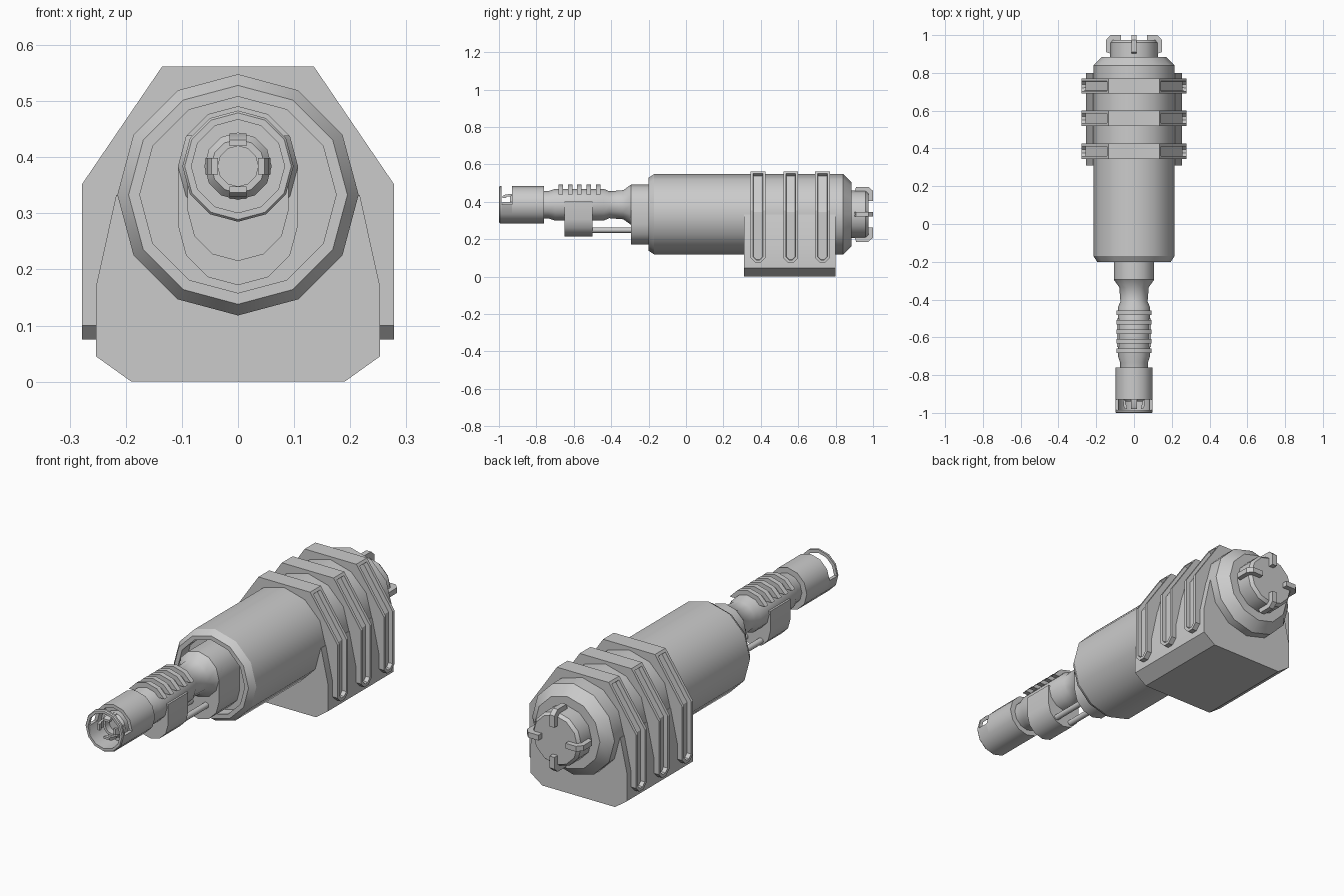
import bpy, bmesh
from math import sin, cos, pi, radians
from mathutils import Matrix, Vector

SIDES = 12
BODY_Z = 0.333
BARREL_Z = 0.384

if "Cube" in bpy.data.objects:
    bpy.data.objects.remove(bpy.data.objects["Cube"], do_unlink=True)


def finish(bm, name):
    """Turn a bmesh into a shaded object."""
    bmesh.ops.recalc_face_normals(bm, faces=bm.faces)
    mesh = bpy.data.meshes.new(name)
    bm.to_mesh(mesh)
    bm.free()
    obj = bpy.data.objects.new(name, mesh)
    bpy.context.collection.objects.link(obj)
    bpy.ops.object.select_all(action="DESELECT")
    obj.select_set(True)
    bpy.context.view_layer.objects.active = obj
    bpy.ops.object.shade_smooth_by_angle(angle=radians(32))
    return obj


def lathe(name, profile, z, closed=False):
    """Revolve (radius, y) points about a lengthwise axis at height z."""
    bm = bmesh.new()
    rings = []
    for r, y in profile:
        angles = [2 * pi * i / SIDES for i in range(SIDES)]
        rings.append([bm.verts.new((r * sin(a), y, z + r * cos(a))) for a in angles])
    pairs = list(zip(rings, rings[1:]))
    if closed:
        pairs.append((rings[-1], rings[0]))
    else:
        bm.faces.new(rings[0])
        bm.faces.new(rings[-1])
    for a, b in pairs:
        for i in range(SIDES):
            j = (i + 1) % SIDES
            bm.faces.new((a[i], a[j], b[j], b[i]))
    return finish(bm, name)


def prism_mesh(points, y0, y1):
    """Extrude an (x, z) outline along y."""
    bm = bmesh.new()
    face = bm.faces.new([bm.verts.new((x, y0, z)) for x, z in points])
    out = bmesh.ops.extrude_face_region(bm, geom=[face])
    moved = [v for v in out["geom"] if isinstance(v, bmesh.types.BMVert)]
    bmesh.ops.translate(bm, verts=moved, vec=(0, y1 - y0, 0))
    bmesh.ops.recalc_face_normals(bm, faces=bm.faces)
    return bm


def prism(name, points, y0, y1):
    return finish(prism_mesh(points, y0, y1), name)


def arc(r, z, start, end):
    """Outline points every 30 degrees."""
    step = 30 if end > start else -30
    return [(r * cos(radians(a)), z + r * sin(radians(a)))
            for a in range(start, end + step, step)]


def mirrored(half):
    """Complete a right-hand outline with its mirror image."""
    return half + [(-x, z) for x, z in reversed(half)]


def claws(name, profile, width, z):
    """Four hooks from a (radius, y) outline, set around a lengthwise axis."""
    bm = bmesh.new()
    for k in range(4):
        turn = Matrix.Rotation(k * pi / 2, 3, "Y")
        sides = []
        for s in (-width / 2, width / 2):
            sides.append([bm.verts.new(turn @ Vector((r, y, s)) + Vector((0, 0, z)))
                          for r, y in profile])
        a, b = sides
        bm.faces.new(a)
        bm.faces.new(list(reversed(b)))
        for i in range(len(a)):
            j = (i + 1) % len(a)
            bm.faces.new((a[i], b[i], b[j], a[j]))
    return finish(bm, name)


# Main housing with recessed front and stepped rear cap
lathe("housing", [(0.175, -0.14), (0.175, -0.2), (0.195, -0.2), (0.215, -0.17),
                  (0.215, 0.84), (0.17, 0.885), (0.127, 0.885), (0.127, 0.96),
                  (0.115, 0.975)], BODY_Z)
claws("rear_claws", [(0.12, 0.9), (0.147, 0.91), (0.147, 0.975), (0.125, 1.0),
                     (0.07, 1.0), (0.07, 0.97), (0.12, 0.965)], 0.025, BODY_Z)

# Mounting base
base_outline = mirrored([(0.19, 0), (0.253, 0.045), (0.253, 0.17), (0.217, 0.333)])
prism("mounting_base", base_outline, 0.31, 0.80)


# Clamp straps with slotted, chamfered sides
def strap(name, y):
    half = 0.04
    outline = mirrored([(0.278, 0.075), (0.278, 0.352), (0.135, 0.562)])
    bm = prism_mesh(outline, y - half, y + half)
    low = [e for e in bm.edges
           if all(v.co.z < 0.08 for v in e.verts)
           and abs(e.verts[0].co.y - e.verts[1].co.y) < 0.001]
    bmesh.ops.bevel(bm, geom=low, offset=0.025, segments=1, affect="EDGES")
    bm.normal_update()
    flanks = [f for f in bm.faces if abs(f.normal.x) > 0.5]
    bmesh.ops.inset_region(bm, faces=flanks, thickness=0.014, depth=0,
                           use_even_offset=True, use_boundary=True)
    bmesh.ops.inset_region(bm, faces=flanks, thickness=0.002, depth=-0.02,
                           use_even_offset=True, use_boundary=True)
    finish(bm, name)


for label, y in (("front", 0.385), ("middle", 0.56), ("rear", 0.73)):
    strap(label + "_clamp_strap", y)

# Barrel collar and barrel
prism("barrel_collar", arc(0.107, BARREL_Z, 0, 180) + arc(0.107, 0.279, 180, 360),
      -0.295, -0.13)
lathe("barrel", [(0.107, -0.25), (0.107, -0.295), (0.078, -0.335), (0.072, -0.41),
                 (0.085, -0.44), (0.085, -0.7), (0.073, -0.735), (0.073, -0.8)],
      BARREL_Z)

# Cooling ribs over the barrel
for i in range(5):
    y = -0.67 + i * 0.05
    prism(f"cooling_rib_{i + 1}", arc(0.107, BARREL_Z, 30, 150), y - 0.012, y + 0.012)

# Block under the barrel and its two guide rods
prism("under_block", [(0.09, 0.4), (-0.09, 0.4)] + arc(0.09, 0.305, 180, 360),
      -0.65, -0.5)
for side, x in (("left", 0.04), ("right", -0.04)):
    outline = [(x + px, pz) for px, pz in arc(0.014, 0.248, 0, 330)]
    prism(side + "_guide_rod", outline, -0.52, -0.28)

# Muzzle: rear sleeve, lower shell and front ring leave an open upper window
lathe("muzzle_sleeve", [(0.073, -0.76), (0.099, -0.76), (0.099, -0.93),
                        (0.083, -0.93), (0.083, -0.9)], BARREL_Z)
prism("muzzle_shell", arc(0.099, BARREL_Z, 180, 360) + arc(0.083, BARREL_Z, 360, 180),
      -0.986, -0.93)
lathe("muzzle_ring", [(0.083, -0.986), (0.099, -0.986), (0.099, -0.995),
                      (0.095, -1.0), (0.083, -1.0)], BARREL_Z, closed=True)
lathe("muzzle_core", [(0.06, -0.89), (0.06, -0.925), (0.048, -0.94), (0.036, -0.94),
                      (0.036, -0.91)], BARREL_Z)
claws("muzzle_claws", [(0.045, -0.92), (0.058, -0.925), (0.055, -0.965),
                       (0.047, -0.98), (0.036, -0.98), (0.036, -0.965),
                       (0.044, -0.955)], 0.03, BARREL_Z)
